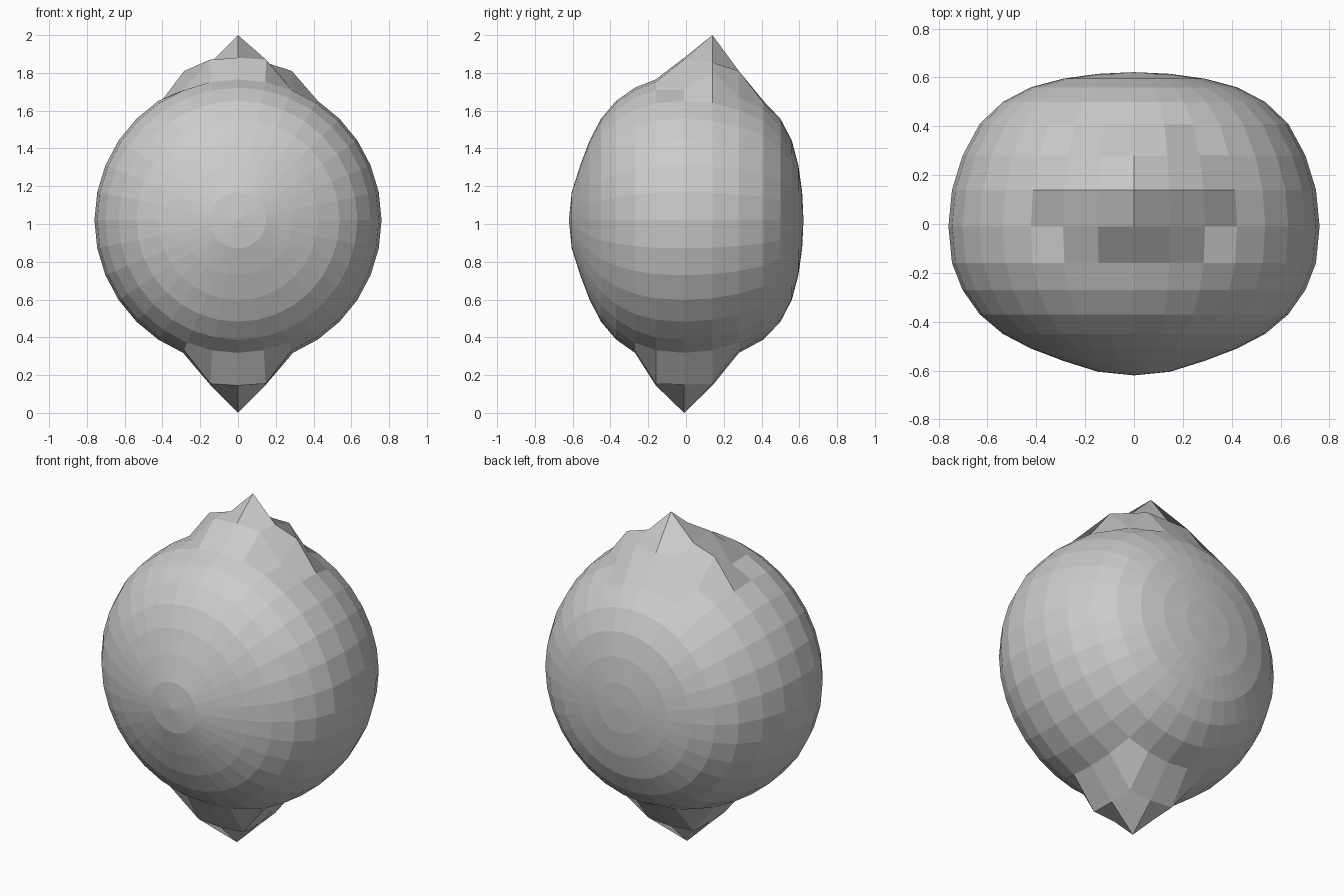
import bpy
from math import sin, cos, pi

if "Cube" in bpy.data.objects:
    bpy.data.objects.remove(bpy.data.objects["Cube"])

# Squashed ball lying with its poles along y: y position of each ring, front to back
RING_Y = [-0.62, -0.605, -0.56, -0.51, -0.45, -0.37, -0.27, -0.16, -0.01,
          0.14, 0.28, 0.41, 0.50, 0.56, 0.595, 0.615, 0.622]
SEG, RADIUS, CENTRE = 32, 0.76, 1.02

# Pulled points, mirrored in x: (ring, steps from the top) -> height
PULLED = {
    # top crest
    (9, 0): 2.0, (9, 1): 1.855, (9, 2): 1.81,
    (8, 0): 1.88, (8, 1): 1.87, (8, 2): 1.71,
    (10, 0): 1.81, (10, 1): 1.81,
    # bottom spike
    (8, 16): 0.0, (8, 15): 0.15,
    (7, 16): 0.145, (7, 15): 0.155,
    (9, 16): 0.145, (9, 15): 0.155,
}

verts, faces = [], []
for r in range(1, 16):
    rad = RADIUS * sin(pi * r / 16)
    for s in range(SEG):
        a = 2 * pi * s / SEG
        z = PULLED.get((r, min(s, SEG - s)), CENTRE + rad * cos(a))
        verts.append((rad * sin(a), RING_Y[r], z))
front = len(verts)
verts += [(0, RING_Y[0], CENTRE), (0, RING_Y[16], CENTRE)]

# Quads between rings, fans at the poles
for s in range(SEG):
    t = (s + 1) % SEG
    for r in range(14):
        a, b = r * SEG, (r + 1) * SEG
        faces.append((a + s, a + t, b + t, b + s))
    faces.append((front, t, s))
    faces.append((front + 1, 14 * SEG + s, 14 * SEG + t))

mesh = bpy.data.meshes.new("pointed_ball")
mesh.from_pydata(verts, [], [f[::-1] for f in faces])
mesh.update()
ball = bpy.data.objects.new("pointed_ball", mesh)
bpy.context.collection.objects.link(ball)

# Consistent outward normals
import bmesh
bm = bmesh.new()
bm.from_mesh(mesh)
bmesh.ops.recalc_face_normals(bm, faces=bm.faces)
bm.to_mesh(mesh)
bm.free()
